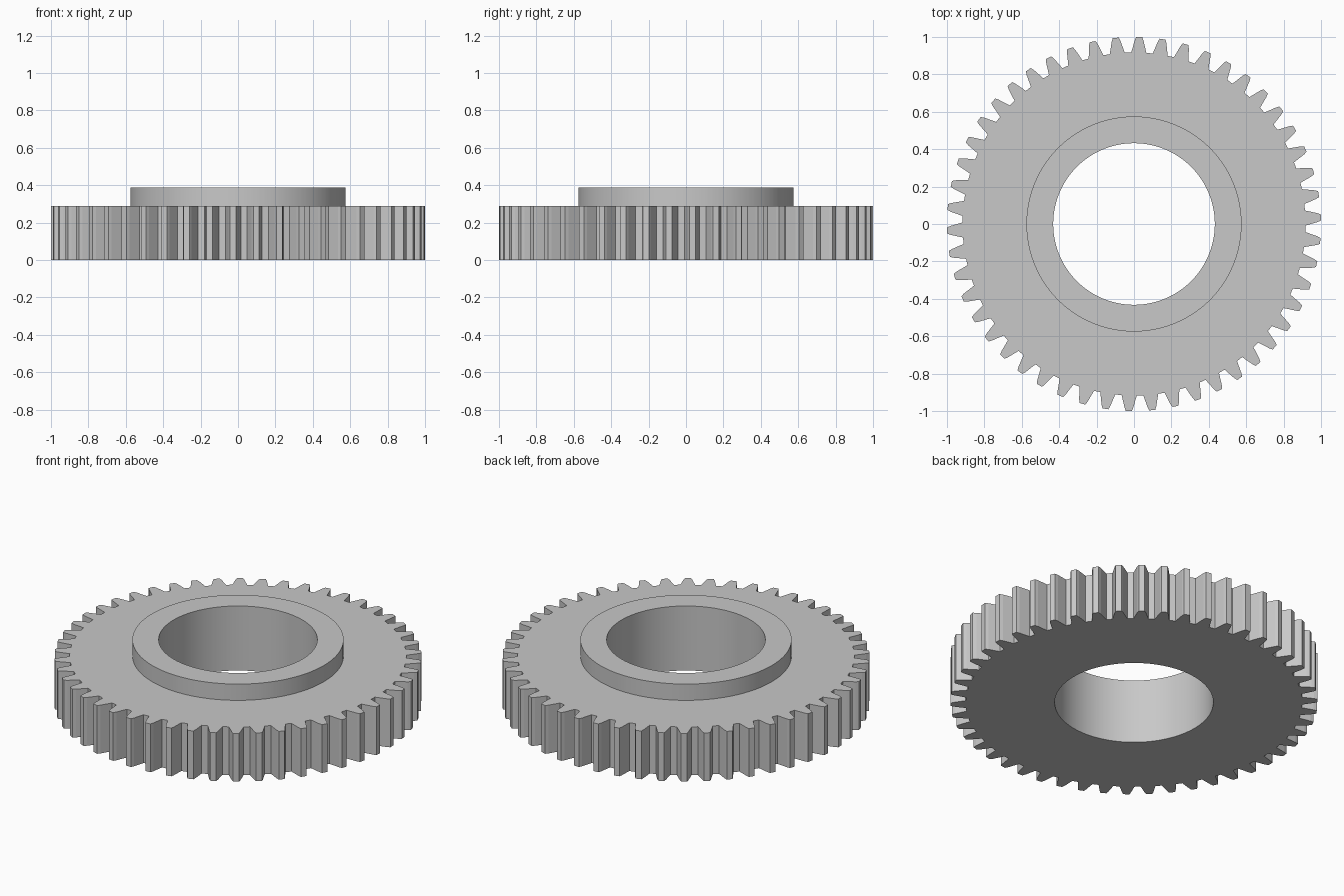
import bpy, bmesh
from math import sin, cos, pi, radians

if "Cube" in bpy.data.objects:
    bpy.data.objects.remove(bpy.data.objects["Cube"], do_unlink=True)

TEETH = 50
PHASE = radians(2)          # angle of the first tooth
GEAR_TOP, HUB_TOP = 0.29, 0.388
HUB_R, BORE_R = 0.575, 0.432

# Material
steel = bpy.data.materials.new("steel grey")
steel.use_nodes = True
grey = (0.58, 0.58, 0.58, 1)
steel.diffuse_color = grey
steel.node_tree.nodes["Principled BSDF"].inputs["Base Color"].default_value = grey

# Half a tooth from root to tip: (half angle, radius), mirrored for the other flank
flank = [(0.044, 0.917), (0.035, 0.945), (0.024, 0.982), (0.016, 1.0)]
tooth = [(-a, r) for a, r in flank] + flank[::-1]
outline = [(PHASE + 2 * pi * i / TEETH + a, r) for i in range(TEETH) for a, r in tooth]


def ring(bm, z, radius=None):
    """Closed loop following the teeth, or a circle when a radius is given."""
    return [bm.verts.new(((radius or r) * cos(a), (radius or r) * sin(a), z))
            for a, r in outline]


# Toothed wheel, raised hub and bore as one closed section
bm = bmesh.new()
rings = [ring(bm, 0), ring(bm, GEAR_TOP), ring(bm, GEAR_TOP, HUB_R),
         ring(bm, HUB_TOP, HUB_R), ring(bm, HUB_TOP, BORE_R), ring(bm, 0, BORE_R)]
count = len(outline)
for k, low in enumerate(rings):
    high = rings[(k + 1) % len(rings)]
    for i in range(count):
        j = (i + 1) % count
        bm.faces.new((low[i], low[j], high[j], high[i]))
bmesh.ops.recalc_face_normals(bm, faces=bm.faces)

mesh = bpy.data.meshes.new("gear_wheel")
bm.to_mesh(mesh)
bm.free()
mesh.materials.append(steel)
gear = bpy.data.objects.new("gear_wheel", mesh)
bpy.context.collection.objects.link(gear)

# Smooth hub and bore, crisp teeth
bpy.ops.object.select_all(action='DESELECT')
gear.select_set(True)
bpy.context.view_layer.objects.active = gear
bpy.ops.object.shade_smooth_by_angle(angle=radians(5))
